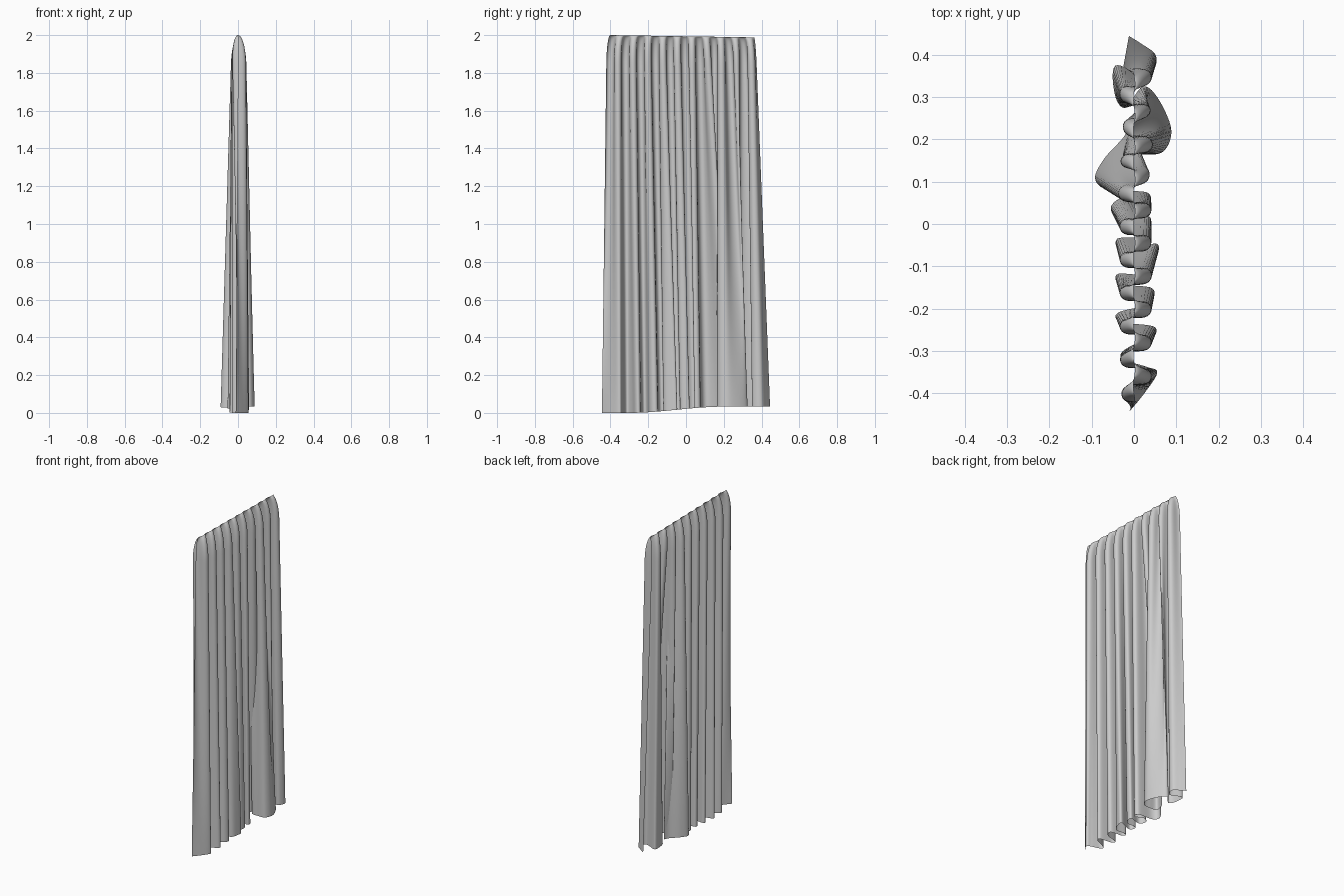
import bpy, bmesh, math

if "Cube" in bpy.data.objects:
    bpy.data.objects.remove(bpy.data.objects["Cube"])

# Plan of the hem as fold turning points (x, y), front edge to back edge
HEM = [(-.012, -.445), (.025, -.40), (.055, -.352), (.03, -.338), (-.022, -.322),
       (-.03, -.305), (.0, -.285), (.047, -.265), (.045, -.242), (-.03, -.232),
       (-.038, -.210), (.035, -.188), (.043, -.152), (-.032, -.142), (-.038, -.118),
       (.03, -.118), (.053, -.082), (.052, -.046), (-.025, -.07), (-.04, -.035),
       (.028, -.028), (.036, .018), (-.03, .005), (-.055, .038), (-.025, .062),
       (.033, .045), (.03, .075), (-.06, .08), (-.092, .108), (-.07, .155),
       (-.025, .205), (-.01, .235), (-.025, .175), (.02, .165), (.07, .172),
       (.088, .225), (.055, .30), (.02, .325), (-.02, .275), (-.045, .305),
       (-.044, .375), (.025, .350), (.05, .372), (.05, .402), (.02, .425), (-.012, .445)]
# Which heading pleat (in turns) each hem turning point hangs from
PLEATS = [(0, -.75), (2, 0), (4.5, .5), (7.5, 1), (9.6, 1.5), (11.6, 2), (13.6, 2.5),
          (16.5, 3), (18.6, 3.5), (20.6, 4), (22.6, 4.5), (25.5, 5), (28, 5.5),
          (30.5, 6), (32.3, 6.5), (34.6, 7), (35.8, 7.5), (37, 8), (39.5, 8.5),
          (42.5, 9), (45, 9.4)]
SUB, ROWS = 8, 60


def catmull(a, b, c, d, t):
    return 0.5 * (2 * b + (c - a) * t + (2 * a - 5 * b + 4 * c - d) * t * t
                  + (3 * b - a - 3 * c + d) * t ** 3)


def smooth_curve(pts):
    p = [pts[0]] + pts + [pts[-1]]
    out = []
    for i in range(len(pts) - 1):
        for k in range(SUB):
            out.append(tuple(catmull(p[i][j], p[i+1][j], p[i+2][j], p[i+3][j], k / SUB)
                             for j in range(2)))
    return out + [pts[-1]]


def pleat_at(i):
    for (a, pa), (b, pb) in zip(PLEATS, PLEATS[1:]):
        if i <= b:
            return pa + (pb - pa) * (i - a) / (b - a)
    return PLEATS[-1][1]


def smoothstep(a, b, v):
    t = min(1, max(0, (v - a) / (b - a)))
    return t * t * (3 - 2 * t)


hem = smooth_curve(HEM)
phases = [pleat_at(n / SUB) for n in range(len(hem))]

bm = bmesh.new()
grid = []
for r in range(ROWS + 1):
    d = (r / ROWS) ** 2                       # rows crowd near the heading
    e = min(1, d / 0.075)
    puff = 0.05 + 0.95 * math.sqrt(1 - (1 - e) ** 2)   # quick rounding below the rail
    row = []
    for (x, y), p in zip(hem, phases):
        a = math.tau * p
        u = (p + .75) / 10.15
        # Regular meandering pleats just below the rail
        upper_x = .037 * math.cos(a) + .004
        upper_y = -.42 + .795 * u + .007 * math.sin(2 * a)
        rail_y = -.40 + .76 * u
        top_y = rail_y + (upper_y - rail_y) * puff
        px = puff * (upper_x + (x - upper_x) * d)
        py = top_y + (y - top_y) * d
        top = 2.0 - 0.012 * u
        bottom = 0.033 * smoothstep(-0.3, 0.2, y)
        row.append(bm.verts.new((px, py, top + (bottom - top) * d)))
    grid.append(row)

# Cloth surface
for r0, r1 in zip(grid, grid[1:]):
    for i in range(len(r0) - 1):
        f = bm.faces.new((r0[i], r1[i], r1[i + 1], r0[i + 1]))
        f.smooth = True
mesh = bpy.data.meshes.new("curtain")
bm.to_mesh(mesh)
bm.free()
curtain = bpy.data.objects.new("curtain", mesh)
bpy.context.collection.objects.link(curtain)
